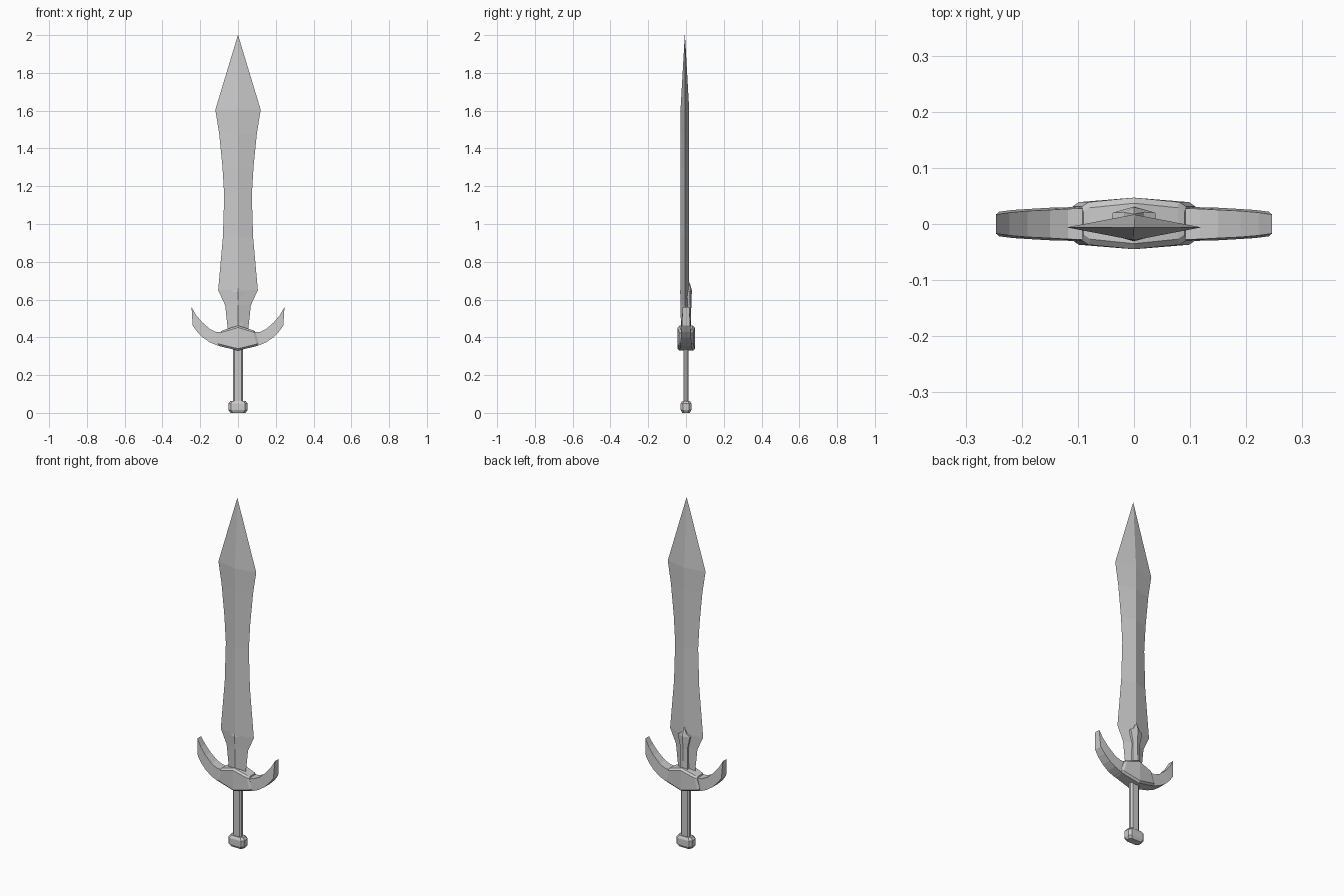
import bpy, bmesh

if "Cube" in bpy.data.objects:
    bpy.data.objects.remove(bpy.data.objects["Cube"])


def loft(name, rings):
    """Skin a chain of equal-length point rings and cap both ends."""
    bm = bmesh.new()
    vs = [[bm.verts.new(p) for p in r] for r in rings]
    n = len(rings[0])
    for a, b in zip(vs, vs[1:]):
        for i in range(n):
            j = (i + 1) % n
            bm.faces.new((a[i], a[j], b[j], b[i]))
    bm.faces.new(vs[0])
    bm.faces.new(vs[-1])
    bmesh.ops.remove_doubles(bm, verts=bm.verts, dist=1e-5)
    bmesh.ops.recalc_face_normals(bm, faces=bm.faces)
    me = bpy.data.meshes.new(name)
    bm.to_mesh(me)
    bm.free()
    ob = bpy.data.objects.new(name, me)
    bpy.context.collection.objects.link(ob)
    return ob


def octagon(z, w, d, c):
    """Horizontal chamfered rectangle."""
    return [(w, -d + c, z), (w, d - c, z), (w - c, d, z), (-w + c, d, z),
            (-w, d - c, z), (-w, -d + c, z), (-w + c, -d, z), (w - c, -d, z)]


# Blade: diamond section, (z, half width, half thickness)
BY = -0.006
blade = [(0.40, 0.055, 0.020), (0.46, 0.056, 0.021), (0.57, 0.068, 0.023),
         (0.65, 0.105, 0.023), (0.93, 0.080, 0.023), (1.15, 0.073, 0.023),
         (1.30, 0.082, 0.023), (1.48, 0.100, 0.023), (1.605, 0.120, 0.023),
         (2.0, 0.0006, 0.0006)]
loft("blade", [[(w, BY, z), (0, BY + t, z), (-w, BY, z), (0, BY - t, z)]
               for z, w, t in blade])

# Ridged reinforcement at the blade root: (z, half width, edge depth, ridge depth)
rib = [(0.40, 0.026, 0.020, 0.027), (0.50, 0.022, 0.020, 0.027),
       (0.57, 0.022, 0.020, 0.028), (0.642, 0.038, 0.020, 0.031),
       (0.655, 0.018, 0.021, 0.030), (0.69, 0.002, 0.018, 0.019)]
loft("blade_rib", [[(w, -e, z), (w, e, z), (0, r, z), (-w, e, z), (-w, -e, z), (0, -r, z)]
                   for z, w, e, r in rib])


# Guard block: chamfered slanted sections (x low, x high, z low, z high, half depth)
def block_ring(xl, xh, zl, zh, d, c=0.010):
    y0 = 0.001

    def p(y, t):
        return (xl + (xh - xl) * t, y0 + y, zl + (zh - zl) * t)
    k = c / (zh - zl)
    return [p(-d, k), p(-d, 1 - k), p(-d + c, 1), p(d - c, 1),
            p(d, 1 - k), p(d, k), p(d - c, 0), p(-d + c, 0)]


half = [(0.113, 0.090, 0.360, 0.433, 0.030), (0.101, 0.078, 0.354, 0.438, 0.038)]
sections = half + [(0, 0, 0.33, 0.462, 0.046)] + \
    [(-a, -b, c, d, e) for a, b, c, d, e in reversed(half)]
loft("guard_block", [block_ring(*s) for s in sections])

# Curved guard arms: (outer x, z, inner x, z, half depth)
arm = [(0.06, 0.350, 0.05, 0.430, 0.031), (0.112, 0.358, 0.085, 0.426, 0.030),
       (0.150, 0.374, 0.118, 0.429, 0.029), (0.185, 0.398, 0.150, 0.445, 0.027),
       (0.216, 0.429, 0.190, 0.480, 0.025), (0.240, 0.462, 0.222, 0.518, 0.022),
       (0.246, 0.560, 0.246, 0.560, 0.017)]
for side, s in (("right", 1), ("left", -1)):
    rings = [[(s * xo, -d, zo), (s * xo, d, zo), (s * xi, d * 0.93, zi), (s * xi, -d * 0.93, zi)]
             for xo, zo, xi, zi, d in arm[:-1]]
    # blunt end runs from the outer corner up to the raised tip
    xo, zo, _, _, d = arm[-2]
    xt, zt, _, _, dt = arm[-1]
    rings.append([(s * xo, -d, zo), (s * xo, d, zo), (s * xt, dt, zt), (s * xt, -dt, zt)])
    loft("guard_arm_" + side, rings)

# Grip and pommel
loft("grip", [octagon(z, 0.027, 0.014, 0.008) for z in (0.04, 0.36)])
loft("pommel", [octagon(z, w, d, 0.012) for z, w, d in
                ((0.0, 0.040, 0.020), (0.015, 0.050, 0.028),
                 (0.050, 0.050, 0.028), (0.064, 0.040, 0.020))])
